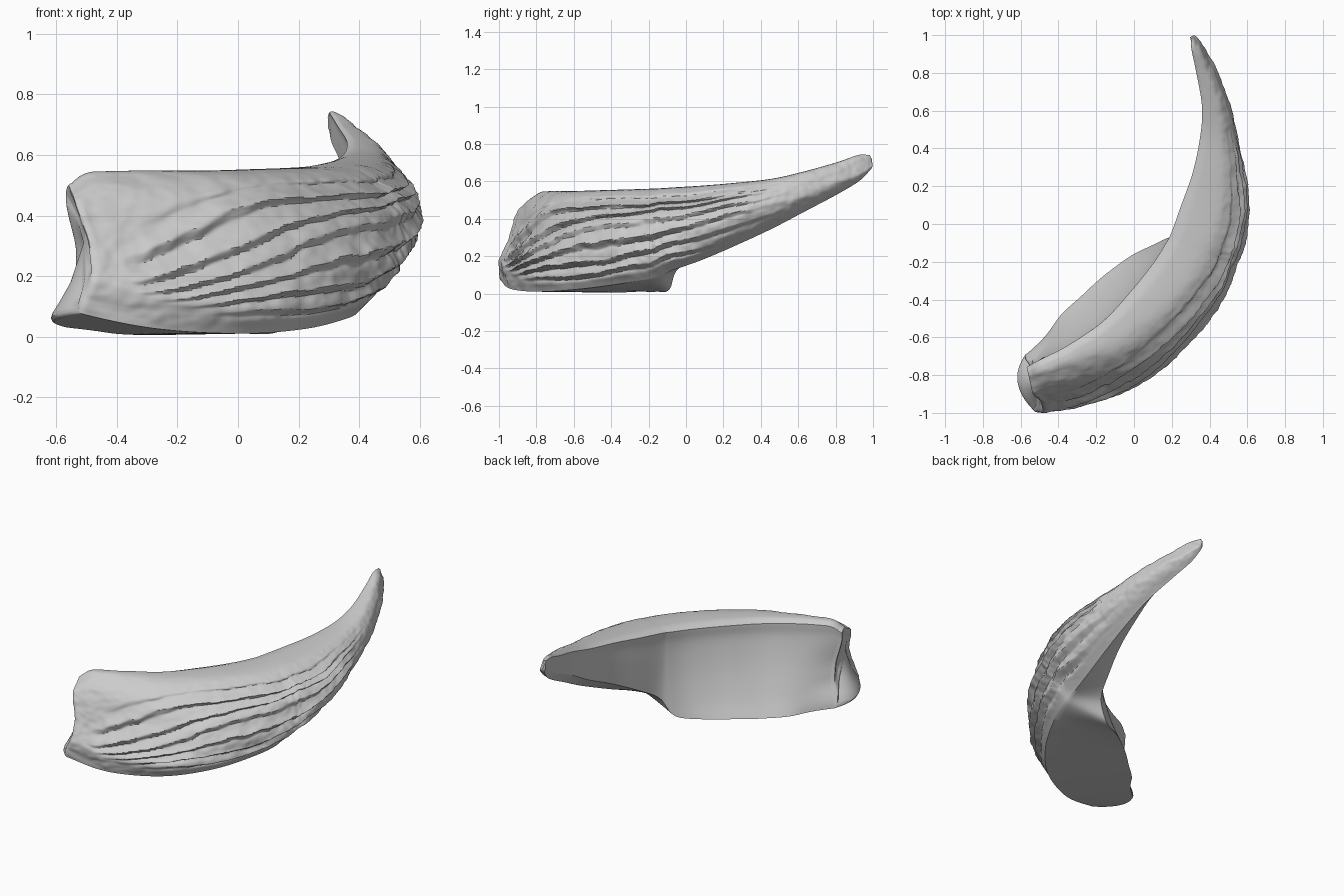
import bpy, bmesh, math
from mathutils import Vector, noise

cube = bpy.data.objects.get("Cube")
if cube:
    bpy.data.objects.remove(cube)

# Stations: outer x,y | crest x,y | flange reach | inner floor, top z | slant | outer floor, its inset
STATIONS = [
    (-.46, -1, -.515, -.75, 1.26, .03, .54, 1, .075, .02),
    (-.25, -.955, -.36, -.65, 1.46, .01, .545, .85, .025, .06),
    (.05, -.825, -.17, -.52, 1.47, .005, .545, .5, .01, .15),
    (.29, -.62, -.02, -.36, 1.39, .01, .55, .28, .025, .23),
    (.46, -.39, .10, -.21, 1.28, .01, .555, .12, .055, .32),
    (.53, -.22, .17, -.10, 1.08, .02, .56, .03, .08, .37),
    (.565, -.12, .20, -.04, .95, .13, .565, 0, .12, .45),
    (.60, .07, .25, .10, .93, .22, .575, 0, .18, .52),
    (.585, .25, .31, .27, .93, .31, .59, 0, .255, .56),
    (.55, .45, .35, .46, .93, .4, .612, .05, .345, .58),
    (.505, .64, .36, .62, .93, .49, .65, .1, .435, .6),
    (.435, .82, .33, .80, .93, .58, .70, .3, .53, .62),
    (.375, .93, .305, .92, .93, .64, .74, .7, .60, .65),
    (.325, .995, .30, .98, .93, .68, .74, .9, .66, .65),
]
RINGS, OUTER, INNER, BASE = 250, 150, 24, 10


def spline(points, u):
    """Smooth curve through tuples, u from 0 to 1."""
    pos = u * (len(points) - 1)
    i = min(int(pos), len(points) - 2)
    f = pos - i
    b, c = points[i], points[i + 1]
    a = points[i - 1] if i else [2 * p - q for p, q in zip(b, c)]
    d = points[i + 2] if i + 2 < len(points) else [2 * q - p for p, q in zip(b, c)]
    return [q + .5 * f * (r - p + f * (2*p - 5*q + 4*r - s + f * (3*(q - r) + s - p)))
            for p, q, r, s in zip(a, b, c, d)]


def smoothstep(a, b, x):
    x = max(0, min(1, (x - a) / (b - a)))
    return x * x * (3 - 2 * x)


def ridge(u, v):
    """Saw-toothed lengthwise ridges, climbing from the root and fading out."""
    low = smoothstep(.04, .12, v)
    v += .17 * (1 - smoothstep(0, .24, u)) * smoothstep(.1, .35, v)
    wobble = .035 * noise.noise(Vector((u * 9, v * 5, 0)))
    wobble += .01 * noise.noise(Vector((u * 45, v * 14, 2)))
    phase = ((v + wobble) * 11) % 1
    tooth = phase / .34 if phase < .34 else (1 - phase) / .66
    start = .015 + .26 * max(0, .5 - v)
    fade = smoothstep(start, start + .09, u) * (1 - smoothstep(.45, .75, u))
    fade *= low * (1 - smoothstep(.58, .7, v))
    patch = .8 + .8 * noise.noise(Vector((u * 9, v * 9, 4)))
    return .04 * fade * patch * (tooth - .5)


def section(u):
    """One closed cross-section of the horn."""
    ox, oy, ix, iy, reach, zb, zt, k, zo, q = spline(STATIONS, u)
    b = .2 + .25 * (1 - k)
    outer = [(q, 0), (q * .35, b * .45), (0, b), (.05 + .15 * k, b + .26),
             (.14 + .29 * k, .83), (.38 + .34 * k, .98), (.8 + .08 * k, 1.005), (1, .965)]
    inner = [(1, .965)] + [(.97 + (reach - .97) * x, t) for x, t in
                           ((.08, .8), (.32, .5), (.68, .2), (1, 0))]
    # each point: across, height, outer parameter, height share
    pts = []
    for j in range(OUTER):
        s, t = spline(outer, j / OUTER)
        pts.append((s, zo + (zt - zo) * t, j / OUTER, t))
    crest = zo + (zt - zo) * .965
    for j in range(INNER):
        s, t = spline(inner, j / INNER)
        pts.append((s, zb + (crest - zb) * t / .965, None, t))
    for j in range(BASE):
        f = j / BASE
        pts.append((reach + (q - reach) * f, zb + (zo - zb) * f, None, 0))
    across = Vector((ix - ox, iy - oy, 0))
    out = -across.normalized()
    end = 1 - smoothstep(0, .09, u)
    rim = max(0, 1 - u / .03) ** 2
    ring = []
    for s, z, v, t in pts:
        p = Vector((ox, oy, z)) + across * s
        if v is not None:
            p += out * ridge(u, v)
            rough = smoothstep(0, .1, v) * (1 - smoothstep(.8, 1, v))
            p += out * rough * (.006 * noise.noise(p * 13) + .004 * noise.noise(p * 30))
        # hollowed root end with a rounded, flared lip
        lip = .11 * (1 - ((s - .6) / .8) ** 2) * (1 - smoothstep(0, .3, t))
        p.x -= end * (lip + .04 * smoothstep(.45, .85, t))
        p.z -= .035 * rim * smoothstep(.75, 1, t)
        ring.append(p)
    return ring


def scaled(ring, factor, shift):
    mid = sum(ring, Vector()) / len(ring)
    return [mid + (p - mid) * factor + shift for p in ring]


# Horn: lofted sections with rounded root and tip
rings = [section(i / RINGS) for i in range(RINGS + 1)]
root, tip = rings[0], rings[-1]
rounding = ((.5, .01), (.75, -.005), (.88, -.015), (.95, -.015), (.985, -.008))
rings = ([scaled(root, f, Vector((x, 0, 0))) for f, x in rounding]
         + rings + [scaled(tip, .6, Vector((-.008, .006, 0)))])
bm = bmesh.new()
loops = [[bm.verts.new(p) for p in ring] for ring in rings]
n = len(loops[0])
for a, b in zip(loops, loops[1:]):
    for j in range(n):
        bm.faces.new((a[j], a[(j + 1) % n], b[(j + 1) % n], b[j]))
for loop in (loops[0], loops[-1]):
    hub = bm.verts.new(sum((v.co for v in loop), Vector()) / n)
    for j in range(n):
        bm.faces.new((loop[j], loop[(j + 1) % n], hub))
bmesh.ops.recalc_face_normals(bm, faces=bm.faces)
mesh = bpy.data.meshes.new("horn")
bm.to_mesh(mesh)
bm.free()
horn = bpy.data.objects.new("horn", mesh)
bpy.context.collection.objects.link(horn)

# Plain grey
grey = bpy.data.materials.new("plain grey")
grey.use_nodes = True
colour = (.6, .6, .6, 1)
grey.diffuse_color = colour
grey.node_tree.nodes["Principled BSDF"].inputs["Base Color"].default_value = colour
mesh.materials.append(grey)

bpy.context.view_layer.objects.active = horn
horn.select_set(True)
bpy.ops.object.shade_smooth_by_angle(angle=math.radians(40))
